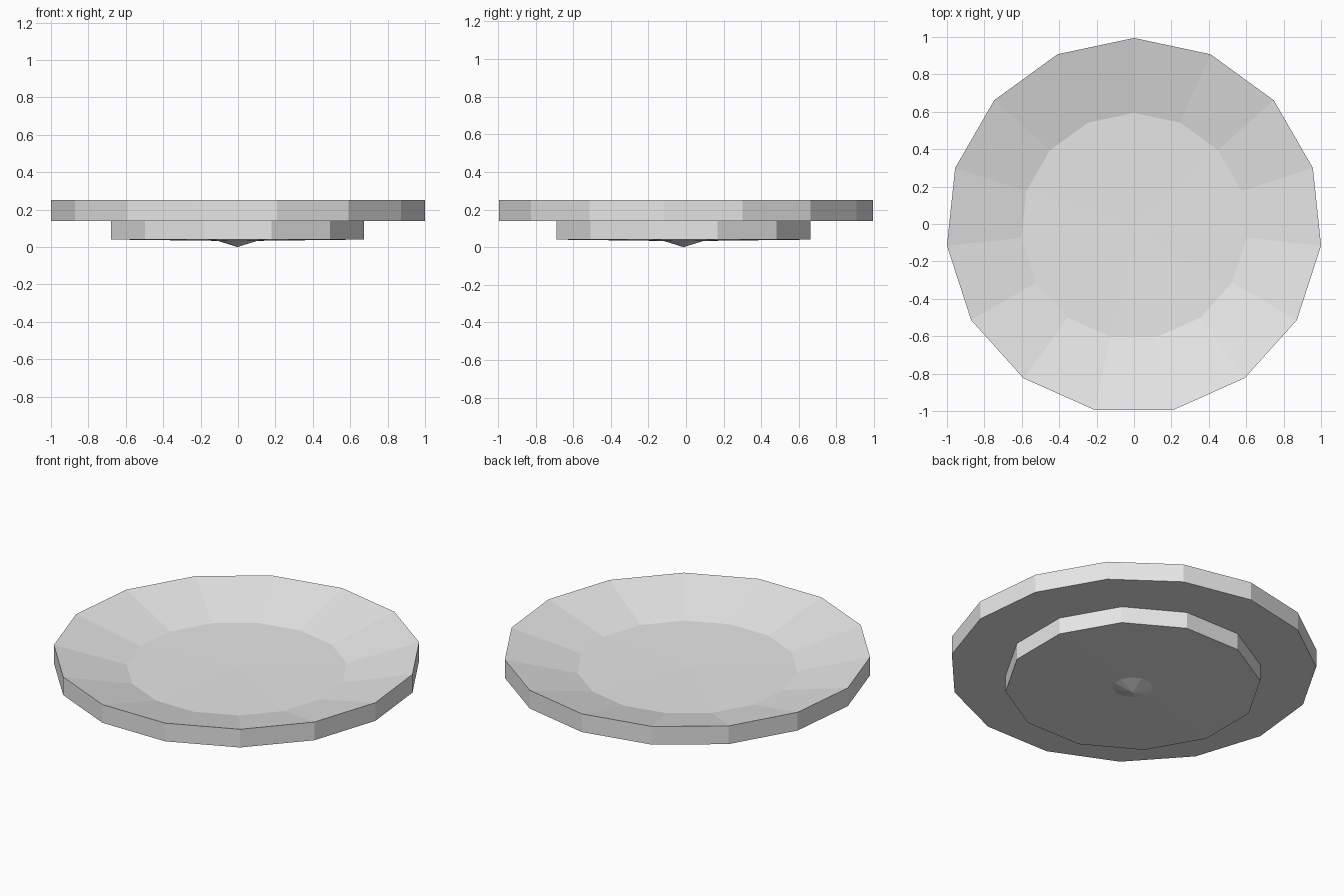
import bpy, bmesh, math

if "Cube" in bpy.data.objects:
    bpy.data.objects.remove(bpy.data.objects["Cube"])

mat = bpy.data.materials.new("pale grey")
mat.diffuse_color = (0.8, 0.8, 0.8, 1)
mat.use_nodes = True
mat.node_tree.nodes["Principled BSDF"].inputs["Base Color"].default_value = mat.diffuse_color


def lathe(name, profile, sides, start, centre):
    """Spin (radius, z) points into a flat-faceted solid; radius 0 makes a pole."""
    bm = bmesh.new()
    rings = []
    for r, z in profile:
        if r == 0:
            rings.append([bm.verts.new((centre[0], centre[1], z))] * sides)
        else:
            angles = [math.radians(start + 360 * i / sides) for i in range(sides)]
            rings.append([bm.verts.new((centre[0] + r * math.cos(a),
                                        centre[1] + r * math.sin(a), z)) for a in angles])
    for low, high in zip(rings, rings[1:]):
        for i in range(sides):
            j = (i + 1) % sides
            quad = [low[i], low[j], high[j], high[i]]
            bm.faces.new(list(dict.fromkeys(quad)))
    bmesh.ops.recalc_face_normals(bm, faces=bm.faces)
    mesh = bpy.data.meshes.new(name)
    bm.to_mesh(mesh)
    bm.free()
    mesh.materials.append(mat)
    obj = bpy.data.objects.new(name, mesh)
    bpy.context.collection.objects.link(obj)
    return obj


# Plate body: 15 sides, upright rim, sloping wall, very slightly dished floor
lathe("plate_body",
      [(0, 0.14), (1.0055, 0.14), (1.0055, 0.25), (0.605, 0.147), (0, 0.141)],
      15, 90, (0, -0.011))

# Foot: 12 sides, shallow underside with a small pointed centre
lathe("foot",
      [(0, 0), (0.11, 0.033), (0.70, 0.04), (0.70, 0.14), (0, 0.14)],
      12, 15, (-0.003, -0.013))
